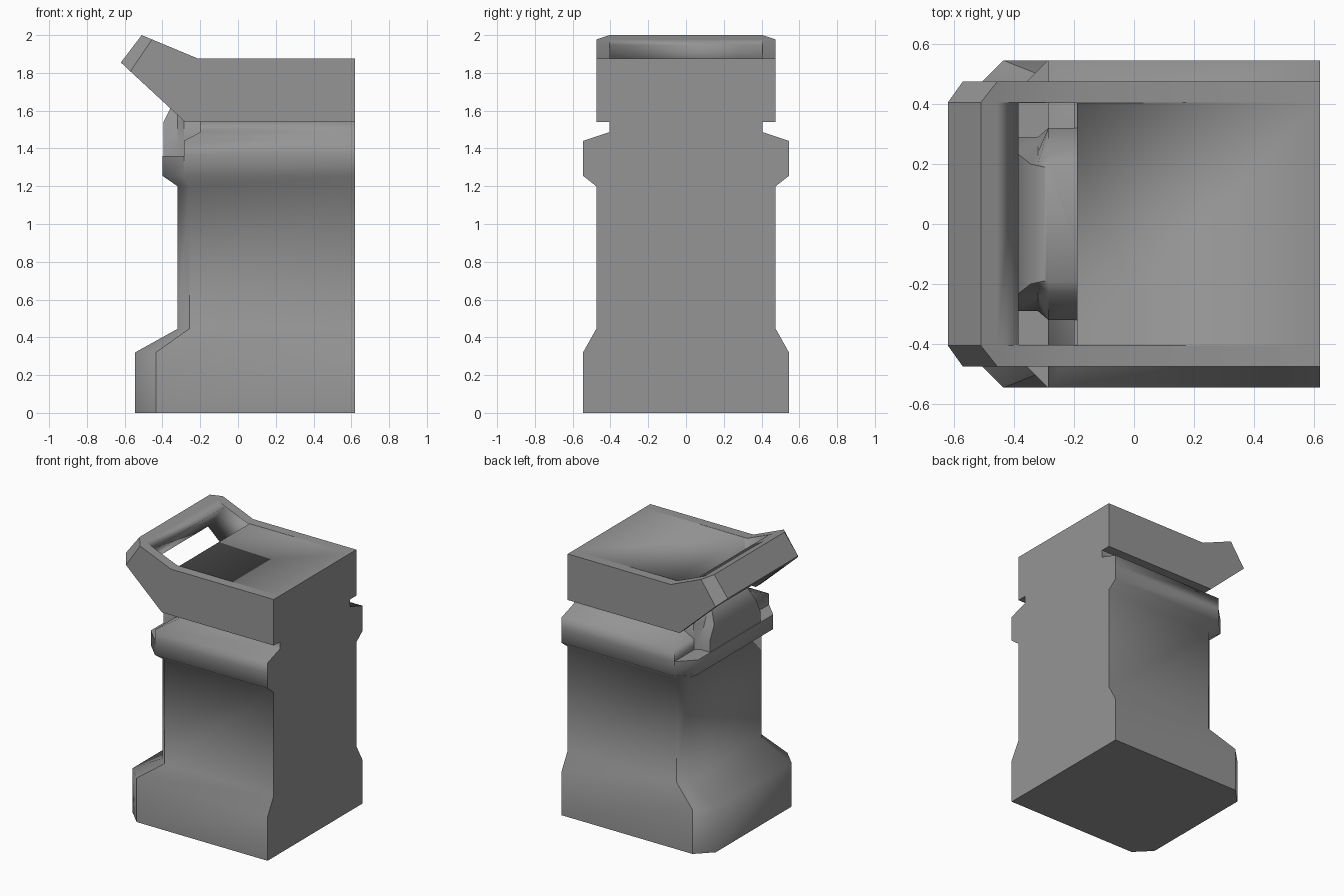
import bpy, bmesh, math

cube = bpy.data.objects.get("Cube")
if cube:
    bpy.data.objects.remove(cube, do_unlink=True)

BACK = 0.62
grey = bpy.data.materials.new("stone_grey")
grey.use_nodes = True
grey.diffuse_color = (0.3, 0.3, 0.3, 1)
grey.node_tree.nodes["Principled BSDF"].inputs["Base Color"].default_value = (0.3, 0.3, 0.3, 1)


def loft(name, rings, angle, sharp_rule=None):
    """Bridge equal-length rings of points, cap both ends and smooth by angle."""
    bm = bmesh.new()
    loops = [[bm.verts.new(p) for p in ring] for ring in rings]
    for a, b in zip(loops, loops[1:]):
        for i in range(len(a)):
            j = (i + 1) % len(a)
            bm.faces.new((a[i], a[j], b[j], b[i]))
    bm.faces.new(loops[0][::-1])
    bm.faces.new(loops[-1])
    bmesh.ops.remove_doubles(bm, verts=bm.verts, dist=0.0005)
    bmesh.ops.recalc_face_normals(bm, faces=bm.faces)
    for f in bm.faces:
        f.smooth = True
    for e in bm.edges:
        wide = e.calc_face_angle(0) > math.radians(angle)
        e.smooth = not (wide or (sharp_rule and sharp_rule(e)))
    mesh = bpy.data.meshes.new(name)
    bm.to_mesh(mesh)
    bm.free()
    mesh.materials.append(grey)
    obj = bpy.data.objects.new(name, mesh)
    bpy.context.collection.objects.link(obj)
    return obj


def mirrored(half, z):
    """Ring at height z from half of an outline, mirrored across y."""
    return [(x, y, z) for x, y in half] + [(x, -y, z) for x, y in reversed(half)]


# Body: plinth, shaft, collar, corner notches and neck
sections = [  # z, front x, half width, corner chamfer
    (0, -0.545, 0.545, 0.11), (0.32, -0.545, 0.545, 0.11),
    (0.445, -0.32, 0.475, 0.062), (1.2, -0.32, 0.475, 0.062),
    (1.255, -0.4, 0.545, 0.113), (1.36, -0.4, 0.545, 0.113),
    (1.36, -0.287, 0.545, 0), (1.44, -0.287, 0.545, 0),
    (1.487, -0.2, 0.405, 0), (1.54, -0.2, 0.405, 0)]


def side_seam(edge):
    # Crisp upright seam between the flat side and the corner chamfer
    a, b = edge.verts
    dz = abs(a.co.z - b.co.z)
    return dz > 0.01 and any(
        abs(f.normal.y) > 0.8 for f in edge.link_faces) and any(
        abs(f.normal.x) > 0.3 for f in edge.link_faces)


loft("body", [mirrored([(BACK, w), (x + c, w), (x, w - c)], z)
              for z, x, w, c in sections], 75, side_seam)

# Latch block rising from the collar under the handle
steps = [  # z, front x, half width, root flare
    (1.3, -0.395, 0.29, 0.03), (1.44, -0.395, 0.29, 0.03),
    (1.54, -0.395, 0.24, 0.08), (1.64, -0.345, 0.2, 0.03),
    (1.67, -0.3, 0.19, 0)]
loft("latch_block", [mirrored([(-0.15, w + f), (-0.285, w + f), (max(x + 0.01, -0.32), w), (x, w)], z)
                     for z, x, w, f in steps], 50)

# Head with the raised handle: side profile swept across y, tip corners chamfered
profile = [(BACK, 1.54), (BACK, 1.875), (-0.21, 1.875), (-0.455, 1.977),
           (-0.51, 2.0), (-0.62, 1.855), (-0.57, 1.808), (-0.28, 1.54)]
inner = profile
outer = [(-0.455, 1.977) if p == (-0.51, 2.0) else
         (-0.57, 1.808) if p == (-0.62, 1.855) else p for p in profile]
head = loft("head", [[(x, y, z) for x, z in shape] for y, shape in
                     ((-0.475, outer), (-0.405, inner), (0.405, inner), (0.475, outer))], 30)

# Slot through the handle, slanted along its front wall
slot = [(-0.19, 1.45), (-0.19, 2.1), (-0.27, 2.1), (-0.385, 1.948), (-0.74, 1.48)]
cutter = loft("slot_cutter", [[(x, y, z) for x, z in slot] for y in (-0.403, 0.403)], 30)
cutter.hide_render = True
cutter.hide_viewport = True
cut = head.modifiers.new("handle_slot", "BOOLEAN")
cut.operation = "DIFFERENCE"
cut.solver = "EXACT"
cut.object = cutter
